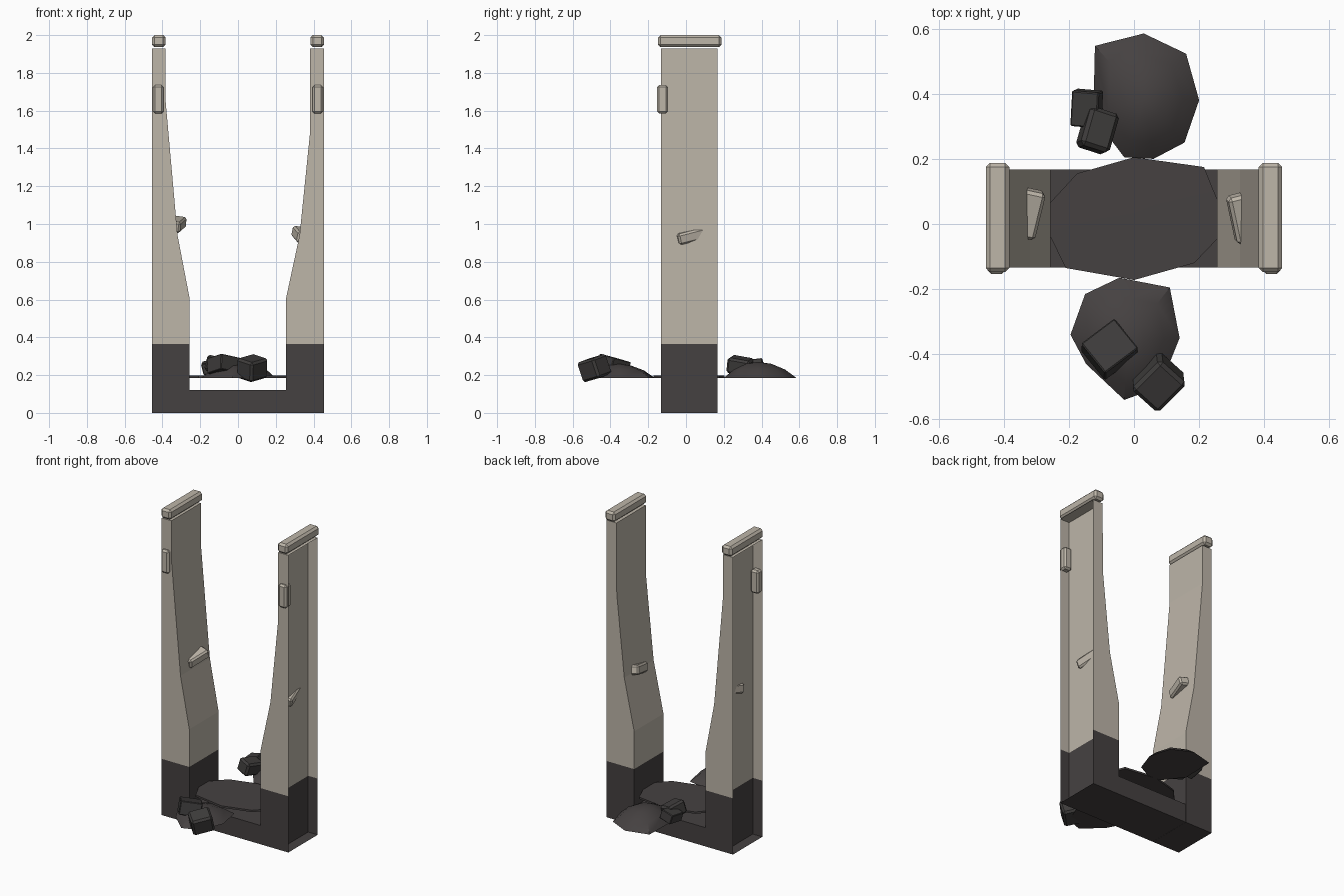
import bpy, bmesh, math
from mathutils import Matrix, Euler, Vector

if "Cube" in bpy.data.objects:
    bpy.data.objects.remove(bpy.data.objects["Cube"])


def material(name, rgb):
    m = bpy.data.materials.new(name)
    m.diffuse_color = (*rgb, 1)
    m.use_nodes = True
    m.node_tree.nodes["Principled BSDF"].inputs["Base Color"].default_value = m.diffuse_color
    return m


STONE = material("pale_stone", (0.51, 0.465, 0.395))
DARK = material("dark_stone", (0.06, 0.053, 0.053))
ROCK = material("rock_grey", (0.048, 0.045, 0.044))

Y0, Y1, OUT, PANEL, BAND = -0.133, 0.168, 0.455, 0.387, 0.365


def finish(name, bm, *mats):
    me = bpy.data.meshes.new(name)
    bm.to_mesh(me)
    bm.free()
    for m in mats:
        me.materials.append(m)
    ob = bpy.data.objects.new(name, me)
    bpy.context.collection.objects.link(ob)
    return ob


def block(name, loc, size, rot, mat, bevel):
    """Bevelled box."""
    bm = bmesh.new()
    bmesh.ops.create_cube(bm, size=1, matrix=Matrix.Diagonal((*size, 1)))
    bmesh.ops.bevel(bm, geom=bm.edges[:], offset=bevel, segments=1, affect='EDGES')
    turn = Euler([math.radians(a) for a in rot]).to_matrix().to_4x4()
    bm.transform(Matrix.Translation(loc) @ turn)
    return finish(name, bm, mat)


def post(name, side, profile):
    """Tapered upright with a recessed outer side; dark below the band."""
    bm = bmesh.new()

    def quad(*pts):
        f = bm.faces.new([bm.verts.new((side * x, y, z)) for x, y, z in pts])
        f.material_index = int(f.calc_center_median().z < BAND)

    for (xa, za), (xb, zb) in zip(profile, profile[1:]):
        # inner wall, then recessed panel
        quad((xa, Y1, za), (xa, Y0, za), (xb, Y0, zb), (xb, Y1, zb))
        quad((PANEL, Y0, za), (PANEL, Y1, za), (PANEL, Y1, zb), (PANEL, Y0, zb))
        # front and back faces, including the flanges
        quad((xa, Y0, za), (OUT, Y0, za), (OUT, Y0, zb), (xb, Y0, zb))
        quad((OUT, Y1, za), (xa, Y1, za), (xb, Y1, zb), (OUT, Y1, zb))
    x, z = profile[-1]
    quad((x, Y0, z), (OUT, Y0, z), (OUT, Y1, z), (x, Y1, z))
    x, z = profile[0]
    quad((x, Y1, z), (OUT, Y1, z), (OUT, Y0, z), (x, Y0, z))
    if side < 0:
        bmesh.ops.reverse_faces(bm, faces=bm.faces[:])
    bmesh.ops.remove_doubles(bm, verts=bm.verts[:], dist=0.0005)
    return finish(name, bm, STONE, DARK)


def mound(name, outline, peak, base, rings):
    """Low dome over an uneven outline; rings are (scale, height)."""
    bm = bmesh.new()
    c = Vector(peak[:2])
    loops = []
    for s, h in rings:
        pts = [c + (Vector(p) - c) * s for p in outline]
        loops.append([bm.verts.new((p.x, p.y, base + h)) for p in pts])
    n = len(outline)
    for a, b in zip(loops, loops[1:]):
        for i in range(n):
            bm.faces.new((a[i], a[(i + 1) % n], b[(i + 1) % n], b[i]))
    top = bm.verts.new(peak)
    for i in range(n):
        bm.faces.new((loops[-1][i], loops[-1][(i + 1) % n], top))
    bm.faces.new(loops[0][::-1])
    bmesh.ops.recalc_face_normals(bm, faces=bm.faces[:])
    ob = finish(name, bm, DARK)
    bpy.context.view_layer.objects.active = ob
    ob.select_set(True)
    bpy.ops.object.shade_smooth_by_angle(angle=math.radians(35))
    ob.select_set(False)
    return ob


# Uprights
post("left_post", -1, [(0.257, 0), (0.257, BAND), (0.257, 0.61), (0.32, 0.94),
                       (0.385, 1.67), (0.385, 1.93)])
post("right_post", 1, [(0.255, 0), (0.255, BAND), (0.255, 0.61), (0.326, 0.94),
                       (0.38, 1.47), (0.382, 1.93)])

# Sill joining the uprights
bm = bmesh.new()
bmesh.ops.create_cube(bm, size=1, matrix=Matrix.Translation((0, (Y0 + Y1) / 2, 0.061))
                      @ Matrix.Diagonal((0.512, Y1 - Y0, 0.122, 1)))
finish("base_sill", bm, DARK)

# Caps, front plates and the chips bedded in the walls
for side, label in ((-1, "left"), (1, "right")):
    block(label + "_cap", (side * 0.419, 0.02, 1.968), (0.072, 0.336, 0.064),
          (0, 0, 0), STONE, 0.013)
    block(label + "_front_plate", (side * 0.422, -0.124, 1.66), (0.056, 0.058, 0.15),
          (0, 0, 0), STONE, 0.011)
block("left_chip", (-0.338, 0.035, 1.0), (0.10, 0.15, 0.06), (12, 8, -12), STONE, 0.01)
block("right_chip", (0.348, 0.022, 0.94), (0.10, 0.15, 0.06), (14, 8, 14), STONE, 0.01)

# Thin slab between the posts
mound("floor_slab",
      [(0, 0.205), (-0.175, 0.155), (-0.29, 0.03), (-0.21, -0.135), (0, -0.172),
       (0.185, -0.12), (0.29, -0.01), (0.215, 0.175)],
      (0, 0.01, 0.2), 0.185, [(1, 0), (1, 0.012)])

# Debris mounds
mound("back_mound",
      [(-0.12, 0.547), (-0.125, 0.33), (-0.03, 0.205), (0.06, 0.2), (0.155, 0.25),
       (0.2, 0.38), (0.16, 0.523), (0.03, 0.585)],
      (0.03, 0.38, 0.27), 0.185, [(1, 0), (0.7, 0.045), (0.35, 0.075)])
mound("front_mound",
      [(-0.045, -0.165), (-0.15, -0.215), (-0.195, -0.34), (-0.147, -0.43),
       (-0.03, -0.54), (0.08, -0.5), (0.14, -0.35), (0.11, -0.195)],
      (-0.02, -0.36, 0.26), 0.185, [(1, 0), (0.7, 0.04), (0.35, 0.066)])

# Loose rocks
block("front_rock_large", (0.075, -0.485, 0.237), (0.115, 0.13, 0.11),
      (12, 14, -42), ROCK, 0.012)
block("front_rock_flat", (-0.075, -0.385, 0.25), (0.13, 0.12, 0.085),
      (-12, 10, 37), ROCK, 0.004)
block("back_rock_large", (-0.112, 0.287, 0.25), (0.095, 0.125, 0.085),
      (-10, 12, -18), ROCK, 0.012)
block("back_rock_flat", (-0.145, 0.355, 0.245), (0.085, 0.11, 0.06),
      (8, -14, -5), ROCK, 0.004)
